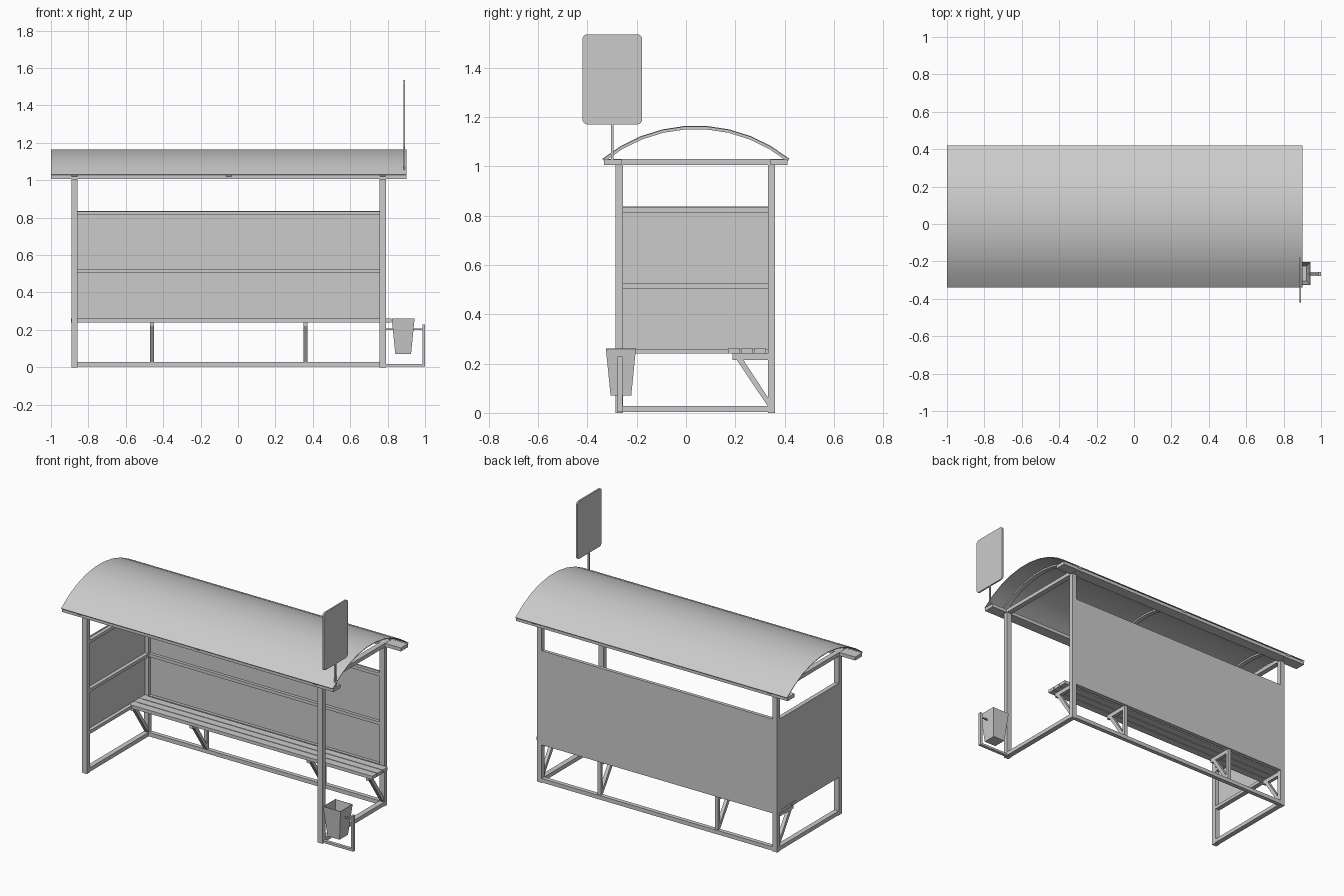
import bpy, bmesh, math
from mathutils import Vector

cube = bpy.data.objects.get("Cube")
if cube:
    bpy.data.objects.remove(cube, do_unlink=True)

grey = bpy.data.materials.new("painted_grey")
grey.use_nodes = True
grey.diffuse_color = (0.6, 0.6, 0.6, 1)
grey.node_tree.nodes["Principled BSDF"].inputs["Base Color"].default_value = (0.6, 0.6, 0.6, 1)


def finish(name, bm):
    bmesh.ops.recalc_face_normals(bm, faces=bm.faces)
    mesh = bpy.data.meshes.new(name)
    bm.to_mesh(mesh)
    bm.free()
    mesh.materials.append(grey)
    obj = bpy.data.objects.new(name, mesh)
    bpy.context.collection.objects.link(obj)
    return obj


def box(name, xs, ys, zs):
    bm = bmesh.new()
    bmesh.ops.create_cube(bm, size=1)
    for v in bm.verts:
        v.co = Vector([(r[0] + r[1]) / 2 + c * (r[1] - r[0]) for c, r in zip(v.co, (xs, ys, zs))])
    return finish(name, bm)


def extrude_x(name, profile, x0, x1):
    """Extrude a closed (y, z) outline along x."""
    bm = bmesh.new()
    face = bm.faces.new([bm.verts.new((x0, y, z)) for y, z in profile])
    moved = bmesh.ops.extrude_face_region(bm, geom=[face])["geom"]
    bmesh.ops.translate(bm, vec=(x1 - x0, 0, 0),
                        verts=[v for v in moved if isinstance(v, bmesh.types.BMVert)])
    return finish(name, bm)


def smooth(obj, angle):
    bpy.ops.object.select_all(action="DESELECT")
    obj.select_set(True)
    bpy.context.view_layer.objects.active = obj
    bpy.ops.object.shade_smooth_by_angle(angle=math.radians(angle))


SIDES = {"right": (-0.89, -0.858), "left": (0.757, 0.79)}
FRONT, BACK = (-0.285, -0.255), (0.333, 0.36)
INNER_X, INNER_Y = (-0.858, 0.757), (-0.255, 0.333)
RAILS = {"lower": (0.24, 0.26), "middle": (0.505, 0.525), "upper": (0.813, 0.833)}

# Posts, ground rails and roof cross beams
for side, xs in SIDES.items():
    box(side + "_front_post", xs, FRONT, (0, 1.005))
    box(side + "_back_post", xs, BACK, (0, 1.005))
    box(side + "_ground_rail", xs, INNER_Y, (0.003, 0.028))
    box(side + "_roof_cross_beam", xs, (-0.33, 0.41), (1.005, 1.029))
box("back_ground_rail", INNER_X, BACK, (0.003, 0.028))

# Wall panels with their rails, on the back and one end
box("back_panel", INNER_X, (0.353, 0.361), (0.24, 0.836))
box("side_panel", (-0.891, -0.883), INNER_Y, (0.24, 0.836))
for level, zs in RAILS.items():
    box(level + "_back_rail", INNER_X, (0.334, 0.353), zs)
    box(level + "_side_rail", (-0.883, -0.86), INNER_Y, zs)

# Bench slats
for i in range(3):
    y = 0.17 + i * 0.053
    box(f"bench_slat_{i + 1}", (-0.893, 0.82), (y, y + 0.048), (0.24, 0.261))

# Bench brackets: upright, arm and diagonal brace
for i, x in enumerate((-0.874, -0.46, 0.36, 0.773)):
    xs = (x - 0.011, x + 0.011)
    box(f"bench_arm_{i + 1}", xs, (0.188, 0.345), (0.214, 0.24))
    extrude_x(f"bench_brace_{i + 1}",
              [(0.205, 0.216), (0.232, 0.216), (0.335, 0.058), (0.335, 0.022)], *xs)
    if i in (1, 2):
        box(f"bench_upright_{i + 1}", xs, (0.334, 0.353), (0.02, 0.245))


# Arched roof sheet, ribs and edge beams
def arch(radius, half_angle, steps=9):
    cy, cz = 0.04, 1.165 - 0.602
    angles = [-half_angle + 2 * half_angle * i / steps for i in range(steps + 1)]
    return [(cy + radius * math.sin(a), cz + radius * math.cos(a)) for a in angles]


def arch_band(name, outer, inner, x0, x1):
    half = math.radians(39.1)
    obj = extrude_x(name, arch(outer, half) + arch(inner, half)[::-1], x0, x1)
    smooth(obj, 30)


arch_band("roof_sheet", 0.602, 0.598, -1, 0.9)
for i, x in enumerate((-0.874, -0.05, 0.773)):
    arch_band(f"roof_rib_{i + 1}", 0.598, 0.588, x - 0.015, x + 0.015)
box("front_roof_beam", (-1, 0.9), (-0.332, -0.262), (1.006, 1.028))
box("back_roof_beam", (-1, 0.9), (0.342, 0.412), (1.006, 1.028))

# Sign plate with rounded corners on a thin pole
corners = []
for k, (cy, cz) in enumerate(((-0.198, 1.515), (-0.4, 1.515), (-0.4, 1.19), (-0.198, 1.19))):
    for j in range(5):
        a = math.pi / 2 * (k + j / 4)
        corners.append((cy + 0.02 * math.cos(a), cz + 0.02 * math.sin(a)))
extrude_x("sign_plate", corners, 0.884, 0.894)
box("sign_pole", (0.884, 0.894), (-0.305, -0.295), (1.02, 1.18))

# Tapered litter bin, open at the top
bm = bmesh.new()
bmesh.ops.create_cube(bm, size=1)
bmesh.ops.delete(bm, geom=[f for f in bm.faces if f.normal.z > 0.5], context="FACES")
for v in bm.verts:
    top = v.co.z > 0
    width = 0.122 if top else 0.084
    v.co = Vector((0.883 + v.co.x * width, -0.264 + v.co.y * width, 0.26 if top else 0.07))
bin_obj = finish("litter_bin", bm)
shell = bin_obj.modifiers.new("wall", "SOLIDIFY")
shell.thickness = 0.004
shell.offset = -1

# Bin holder: ground bar, upright and pivot pins
BAR_Y = (-0.277, -0.257)
box("bin_ground_bar", (0.79, 1.0), BAR_Y, (0.003, 0.017))
box("bin_upright", (0.986, 1.0), BAR_Y, (0.003, 0.228))
for name, xs in (("inner", (0.785, 0.832)), ("outer", (0.934, 0.99))):
    box(name + "_bin_pin", xs, (-0.271, -0.263), (0.198, 0.206))
